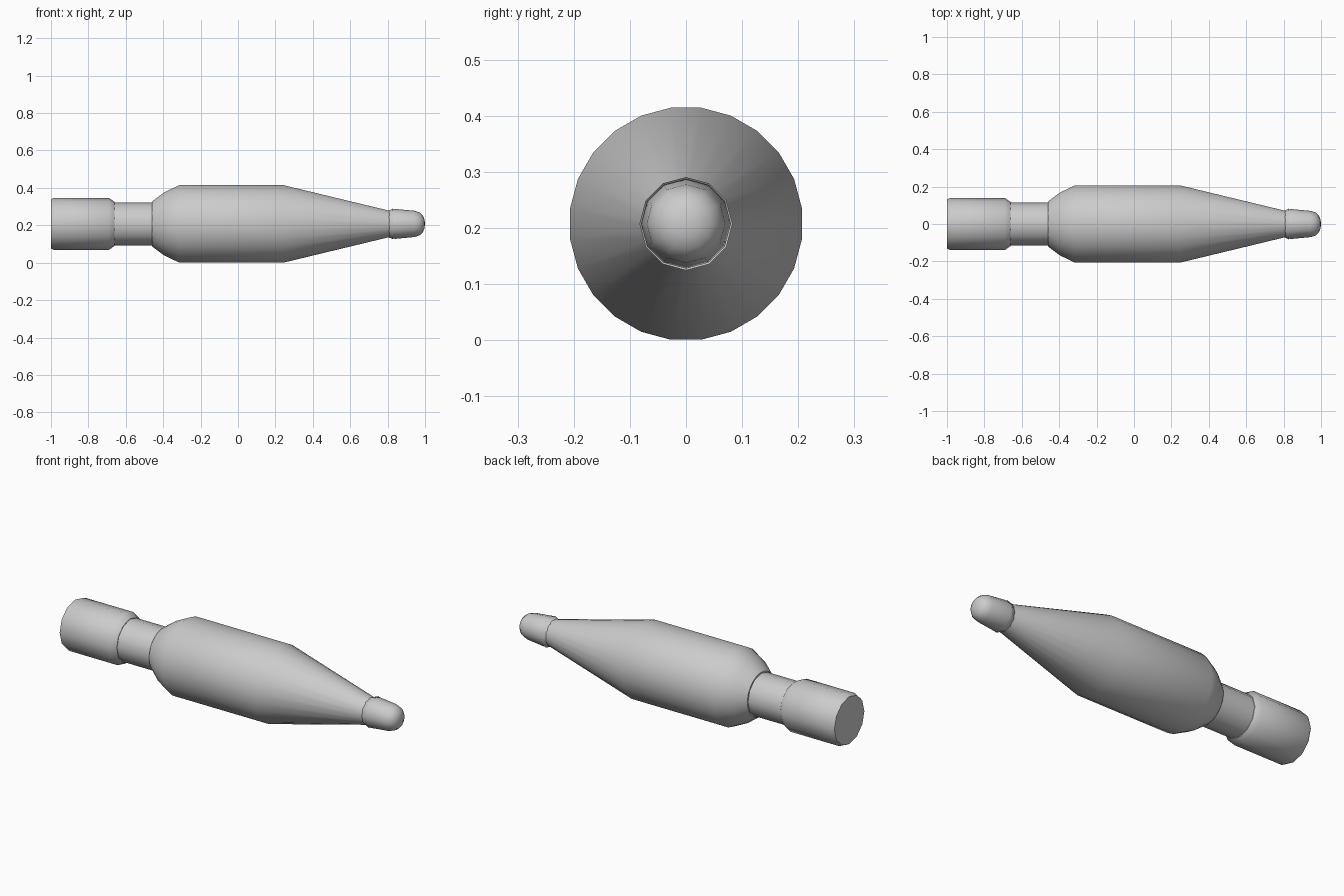
import bpy, bmesh, math

cube = bpy.data.objects.get("Cube")
if cube:
    bpy.data.objects.remove(cube)

AXIS_Z = 0.2075

grey = bpy.data.materials.new("light grey")
grey.use_nodes = True
colour = (0.6, 0.6, 0.6, 1)
grey.diffuse_color = colour
grey.node_tree.nodes["Principled BSDF"].inputs["Base Color"].default_value = colour


def turned(name, profile, sides, start=0.0, sharp=40):
    """Revolve (x, radius) points about the long axis."""
    bm = bmesh.new()
    rings = []
    for x, r in profile:
        if r == 0:
            rings.append([bm.verts.new((x, 0, AXIS_Z))] * sides)
            continue
        ring = []
        for i in range(sides):
            a = start + math.tau * i / sides
            ring.append(bm.verts.new((x, r * math.cos(a), AXIS_Z + r * math.sin(a))))
        rings.append(ring)
    for a, b in zip(rings, rings[1:]):
        for i in range(sides):
            j = (i + 1) % sides
            corners = list(dict.fromkeys((a[i], a[j], b[j], b[i])))
            bm.faces.new(corners)
    # Close the flat ends
    for ring in (rings[0], rings[-1]):
        if ring[0] is not ring[1]:
            bm.faces.new(ring)
    bmesh.ops.recalc_face_normals(bm, faces=bm.faces)
    mesh = bpy.data.meshes.new(name)
    bm.to_mesh(mesh)
    bm.free()
    mesh.materials.append(grey)
    obj = bpy.data.objects.new(name, mesh)
    bpy.context.collection.objects.link(obj)
    bpy.ops.object.select_all(action="DESELECT")
    obj.select_set(True)
    bpy.context.view_layer.objects.active = obj
    bpy.ops.object.shade_smooth_by_angle(angle=math.radians(sharp))
    return obj


# Chamfered end grip
turned("end_grip", [(-1, 0.131), (-0.985, 0.139), (-0.69, 0.139),
                    (-0.66, 0.118)], 12)

# Thin neck between grip and body
turned("neck", [(-0.67, 0.115), (-0.45, 0.115)], 12)

# Barrel with rounded shoulder and long taper
turned("body", [(-0.46, 0.121), (-0.395, 0.17), (-0.315, 0.2085),
                (0.245, 0.2085), (0.81, 0.071)], 24, math.radians(7.5))

# Flared tip with a shallow lip and domed end
turned("tip", [(0.805, 0.071), (0.83, 0.083), (0.824, 0.077), (0.84, 0.08),
               (0.945, 0.07), (0.97, 0.062), (0.988, 0.046),
               (0.997, 0.024), (1, 0)], 12)
